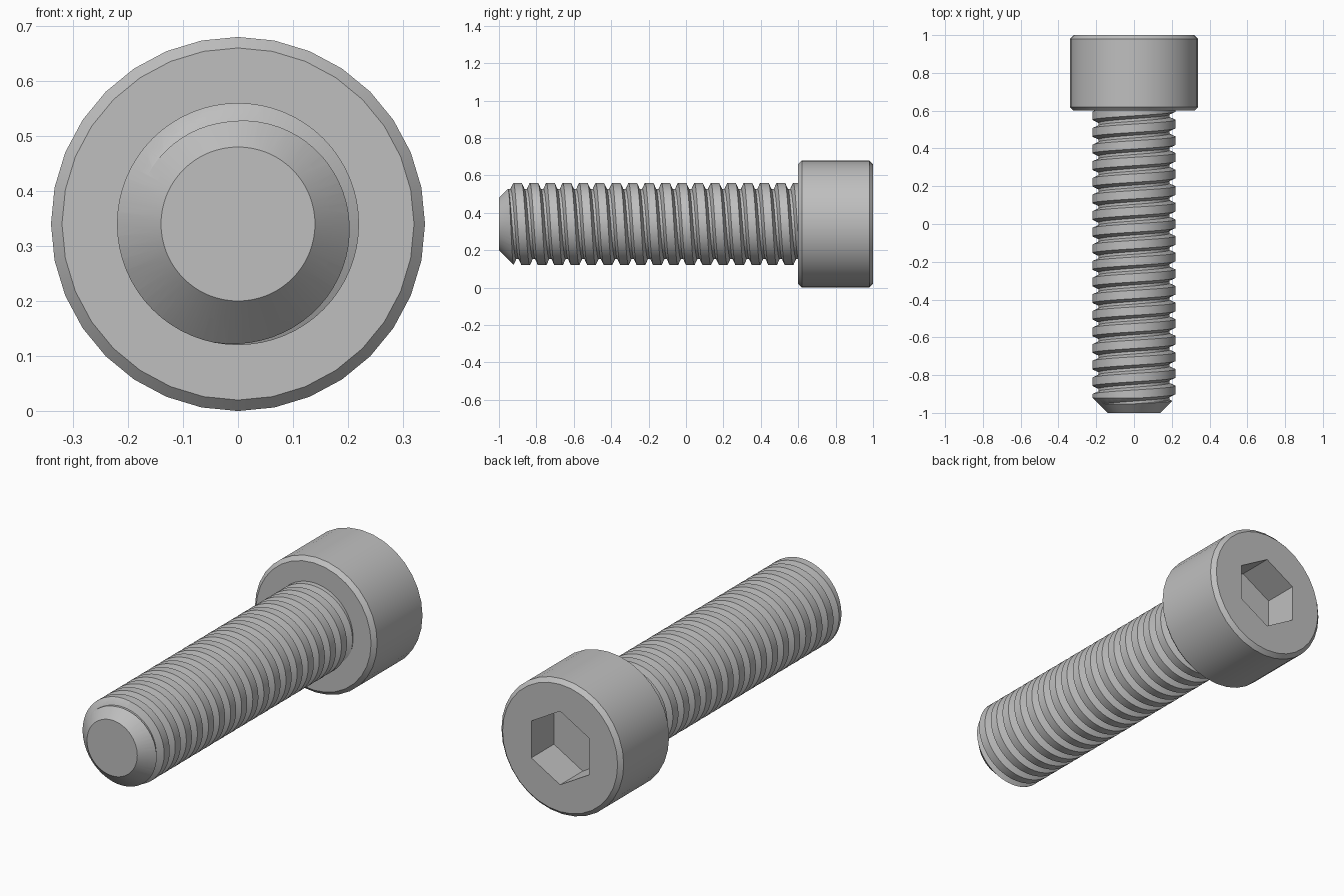
import bpy, bmesh
from math import sin, cos, pi, radians

AXIS_Z = 0.34      # height of the screw axis
PITCH = 0.088

cube = bpy.data.objects.get("Cube")
if cube:
    bpy.data.objects.remove(cube, do_unlink=True)

steel = bpy.data.materials.new("plain grey steel")
steel.use_nodes = True
GREY = (0.52, 0.52, 0.52, 1)
steel.diffuse_color = GREY
steel.node_tree.nodes["Principled BSDF"].inputs["Base Color"].default_value = GREY


def polar(r, y, t):
    return (r * sin(t), y, AXIS_Z + r * cos(t))


def finish(bm, name):
    bmesh.ops.recalc_face_normals(bm, faces=bm.faces)
    mesh = bpy.data.meshes.new(name)
    bm.to_mesh(mesh)
    bm.free()
    mesh.materials.append(steel)
    obj = bpy.data.objects.new(name, mesh)
    bpy.context.collection.objects.link(obj)
    return obj


def lathe(name, profile, sides):
    """Closed solid turned about the screw axis from (radius, y) points."""
    bm = bmesh.new()
    rings = [[bm.verts.new(polar(r, y, 2 * pi * i / sides)) for i in range(sides)]
             for r, y in profile]
    for a, b in zip(rings, rings[1:]):
        for i in range(sides):
            j = (i + 1) % sides
            bm.faces.new((a[i], a[j], b[j], b[i]))
    bm.faces.new(rings[0])
    bm.faces.new(rings[-1])
    return finish(bm, name)


def activate(obj):
    bpy.ops.object.select_all(action='DESELECT')
    obj.select_set(True)
    bpy.context.view_layer.objects.active = obj


def cut(obj, tool, operation):
    activate(obj)
    mod = obj.modifiers.new("cut", 'BOOLEAN')
    mod.operation = operation
    mod.solver = 'EXACT'
    mod.object = tool
    bpy.ops.object.modifier_apply(modifier=mod.name)
    bpy.data.objects.remove(tool, do_unlink=True)


def smooth(obj):
    activate(obj)
    bpy.ops.object.shade_smooth_by_angle(angle=radians(25))


def helical_rod(name, sides=64, turns=24):
    """Right-handed thread with flat crests and narrow flat roots."""
    crest, root = 0.22, 0.187
    half_crest, half_root = 0.022, 0.007
    tooth = [(-half_crest, crest), (half_crest, crest),
             (PITCH / 2 - half_root, root), (PITCH / 2 + half_root, root)]
    start = -0.813 - 5 * PITCH
    bm = bmesh.new()
    columns = []
    for i in range(sides):
        t = 2 * pi * i / sides
        lift = start + PITCH * i / sides
        columns.append([bm.verts.new(polar(r, lift + k * PITCH + dy, t))
                        for k in range(turns) for dy, r in tooth])
    # the last column meets the first one a full turn later
    columns.append(columns[0][len(tooth):])
    for a, b in zip(columns, columns[1:]):
        for k in range(min(len(a), len(b)) - 1):
            bm.faces.new((a[k], b[k], b[k + 1], a[k + 1]))
    # close both ends with fans
    rim = [e for e in bm.edges if e.is_boundary]
    low = bm.verts.new((0, start - PITCH, AXIS_Z))
    high = bm.verts.new((0, start + (turns + 1) * PITCH, AXIS_Z))
    for e in rim:
        a, b = e.verts
        bm.faces.new((a, b, low if a.co.y < 0 else high))
    return finish(bm, name)


# Threaded shank, trimmed to a chamfered tip
shank = helical_rod("threaded_shank")
envelope = lathe("shank_envelope", [(0.14, -1), (0.26, -0.88), (0.26, 0.62)], 64)
cut(shank, envelope, 'INTERSECT')
smooth(shank)

# Cylindrical head with chamfered rims and a hexagonal socket
head = lathe("socket_head", [(0.32, 0.6), (0.34, 0.62), (0.34, 0.98), (0.32, 1)], 32)
socket = lathe("socket_cutter", [(0.185, 0.82), (0.185, 1.1)], 6)
cut(head, socket, 'DIFFERENCE')
smooth(head)
